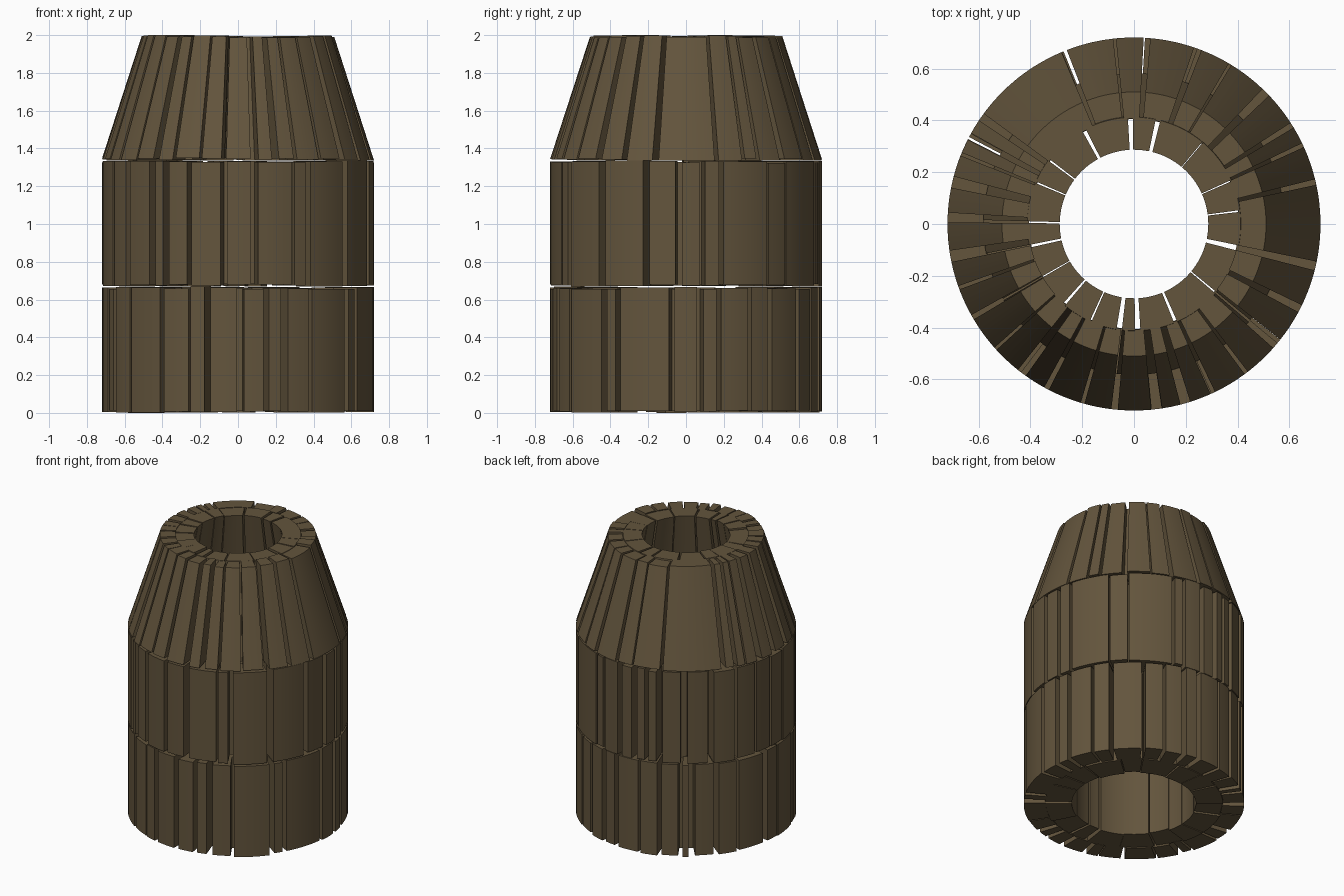
import bpy, bmesh, math, random

if "Cube" in bpy.data.objects:
    bpy.data.objects.remove(bpy.data.objects["Cube"])

random.seed(7)

mat = bpy.data.materials.new("weathered_wood")
mat.diffuse_color = (0.125, 0.09, 0.046, 1)
mat.use_nodes = True
mat.node_tree.nodes["Principled BSDF"].inputs["Base Color"].default_value = mat.diffuse_color

TAPER = 0.708  # top radius / bottom radius of the conical tier


def stave(bm, a0, a1, r_in, r_out, z0, z1, scale):
    """One curved plank between two angles (degrees)."""
    n = max(1, round((a1 - a0) / 3))
    rings = []
    for i in range(n + 1):
        a = math.radians(a0 + (a1 - a0) * i / n)
        c, s = math.cos(a), math.sin(a)
        rings.append([bm.verts.new((r * c, r * s, z)) for r, z in (
            (r_in, z0), (r_out, z0), (r_out * scale, z1), (r_in * scale, z1))])
    for p, q in zip(rings, rings[1:]):
        for k in range(4):
            j = (k + 1) % 4
            bm.faces.new((p[k], p[j], q[j], q[k]))
    bm.faces.new(rings[0])
    bm.faces.new(rings[-1][::-1])


def stave_ring(name, seams, r_in, r_out, z0, z1, scale, gap):
    """Ring of planks split at the given seam angles, with uneven ends."""
    bm = bmesh.new()
    seams = sorted(a % 360 for a in seams)
    widths = [random.uniform(*gap) / 2 for _ in seams]
    for i, a in enumerate(seams):
        j = (i + 1) % len(seams)
        b = seams[j] + (360 if j == 0 else 0)
        lo = z0 + random.uniform(0, 0.014)
        hi = z1 - random.uniform(0, 0.014)
        stave(bm, a + widths[i], b - widths[j], r_in, r_out, lo, hi, scale)
    bmesh.ops.recalc_face_normals(bm, faces=bm.faces)
    me = bpy.data.meshes.new(name)
    bm.to_mesh(me)
    bm.free()
    me.materials.append(mat)
    ob = bpy.data.objects.new(name, me)
    bpy.context.collection.objects.link(ob)
    bpy.ops.object.select_all(action='DESELECT')
    ob.select_set(True)
    bpy.context.view_layer.objects.active = ob
    bpy.ops.object.shade_smooth_by_angle(angle=math.radians(30))


def random_seams(n):
    return [(i + random.uniform(-0.25, 0.25)) * 360 / n for i in range(n)]


# seam angles of the outer planks, counter-clockwise from +x
lower = [-162, -155, -142, -124, -111, -103, -89, -78, -70, -58, -37, -30, -6,
         6, 14, 28, 38, 55, 66, 77, 86, 100, 111, 122, 128, 141, 153, 171, 181]
middle = [-156, -144, -129, -122, -111, -96, -83, -66, -59, -38, -17, -3, 7,
          15, 37, 47, 71, 77, 88, 97, 104, 111, 124, 138, 152, 164, 175, 186]
upper = [96, 86, 70, 59, 45, 32, 25, 13, -13, -27, -40, -53, -65, -74, -83,
         -96, -106, -118, -127, -138, -150, -160, -170, 178, 167, 158, 152,
         145, 112]
# inner planks of the upper tier, seen from the top
upper_inner = [92, 77, 50, 24, 7, -13, -40, -67, -88, -98, -114, -131, -150,
               -168, 179, 157, 143, 118]

tiers = [
    ("lower", 0.003, 0.671, 1, lower, random_seams(18)),
    ("middle", 0.671, 1.339, 1, middle, random_seams(18)),
    ("upper", 1.339, 2.003, TAPER, upper, upper_inner),
]
for name, z0, z1, scale, outer, inner in tiers:
    z0, z1 = z0 - 0.003, z1 - 0.003
    stave_ring(name + "_outer_staves", outer, 0.575, 0.72, z0, z1, scale, (0.8, 3.6))
    stave_ring(name + "_inner_staves", inner, 0.405, 0.582, z0, z1, scale, (0.2, 3.0))
